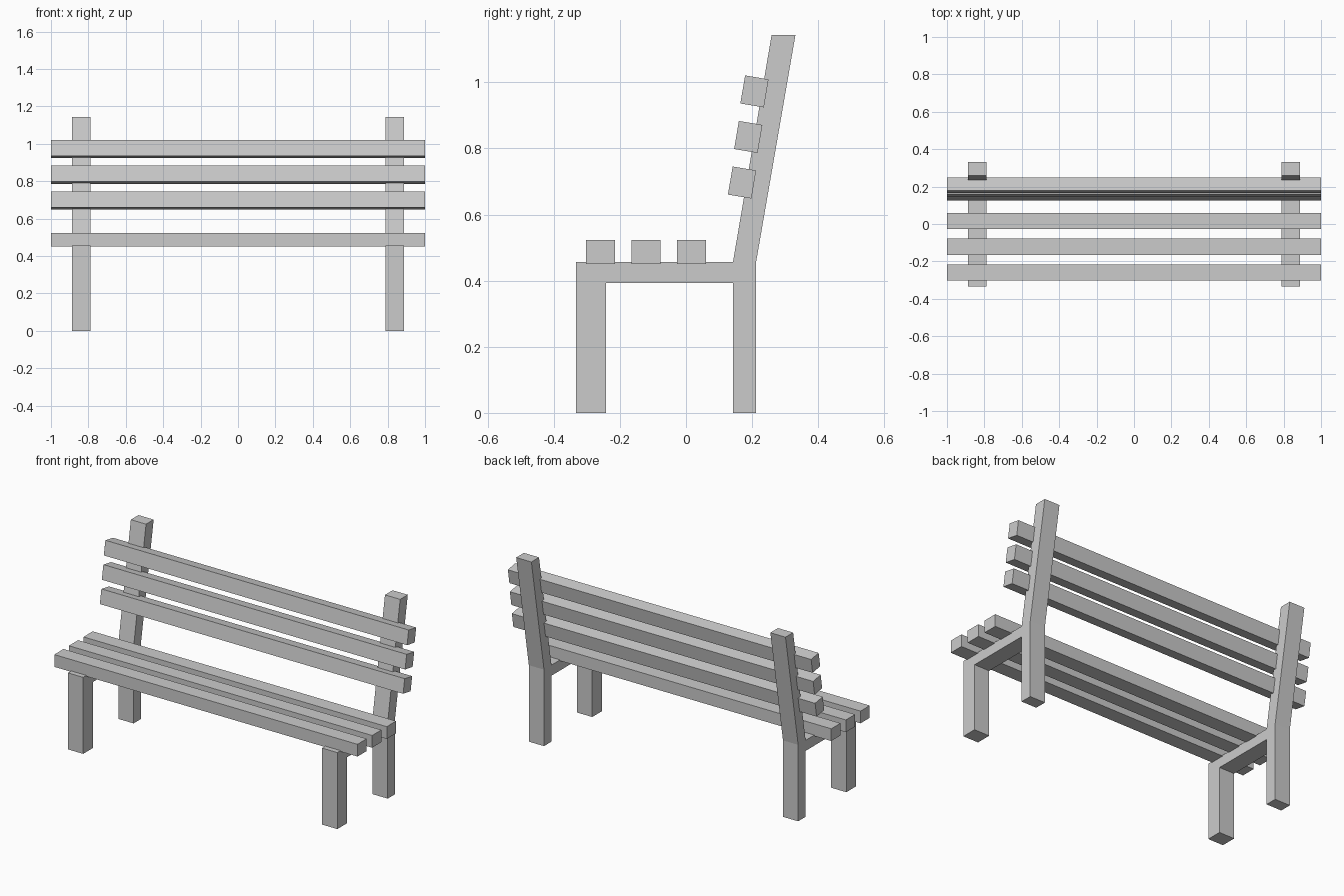
import bpy, bmesh, math

if "Cube" in bpy.data.objects:
    bpy.data.objects.remove(bpy.data.objects["Cube"])

LEAN = math.atan2(0.116, 0.687)  # tilt of the backrest


def side_frame(name, x0, x1, profile):
    bm = bmesh.new()
    face = bm.faces.new([bm.verts.new((x0, y, z)) for y, z in profile])
    ext = bmesh.ops.extrude_face_region(bm, geom=[face])
    moved = [v for v in ext["geom"] if isinstance(v, bmesh.types.BMVert)]
    bmesh.ops.translate(bm, verts=moved, vec=(x1 - x0, 0, 0))
    bmesh.ops.recalc_face_normals(bm, faces=bm.faces)
    mesh = bpy.data.meshes.new(name)
    bm.to_mesh(mesh)
    bm.free()
    bpy.context.collection.objects.link(bpy.data.objects.new(name, mesh))


def slat(name, y, z, depth, height, tilt=0.0):
    bpy.ops.mesh.primitive_cube_add(size=1, location=(0, y, z), rotation=(-tilt, 0, 0))
    ob = bpy.context.object
    ob.name = name
    ob.scale = (2.0, depth, height)


# Side frames: front leg, seat rail, back leg and leaning post in one profile
profile = [(-0.333, 0), (-0.242, 0), (-0.242, 0.393), (0.142, 0.393),
           (0.142, 0), (0.212, 0), (0.212, 0.456), (0.331, 1.143),
           (0.259, 1.143), (0.142, 0.456), (-0.333, 0.456)]
side_frame("left_frame", -0.888, -0.788, profile)
side_frame("right_frame", 0.788, 0.888, profile)

# Seat slats
for i in range(3):
    slat(f"seat_slat_{i + 1}", -0.259 + i * 0.1378, 0.487, 0.087, 0.073)

# Backrest slats, following the lean of the posts
for i in range(3):
    slat(f"back_slat_{i + 1}", 0.1695 + i * 0.0188, 0.697 + i * 0.1378, 0.072, 0.086, LEAN)
